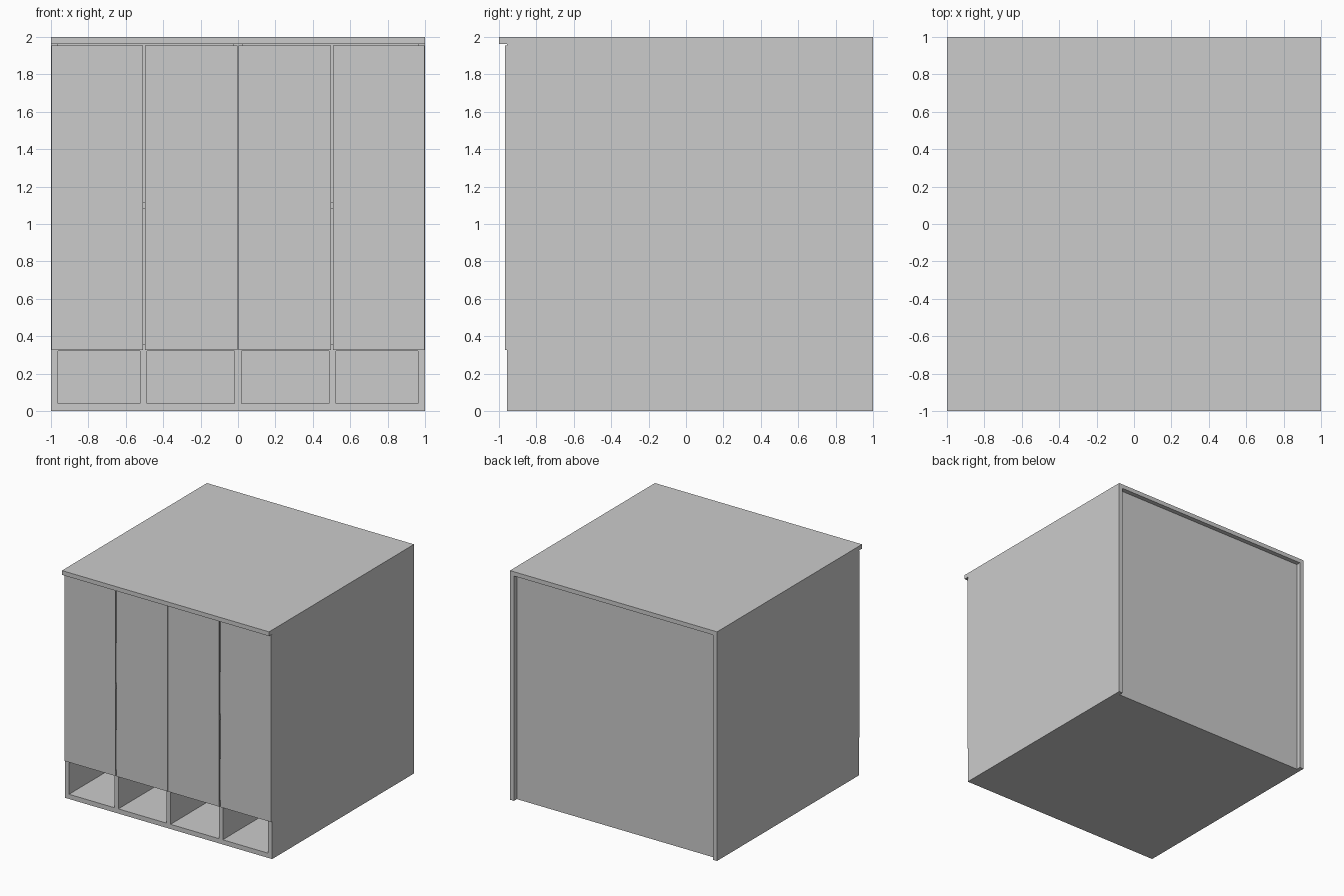
import bpy

if "Cube" in bpy.data.objects:
    bpy.data.objects.remove(bpy.data.objects["Cube"])


def box(name, x, y, z):
    """Add a box from (min, max) ranges on each axis."""
    bpy.ops.mesh.primitive_cube_add(size=1, location=[sum(r) / 2 for r in (x, y, z)])
    ob = bpy.context.object
    ob.name = name
    ob.scale = [r[1] - r[0] for r in (x, y, z)]
    bpy.ops.object.transform_apply(location=False, rotation=False, scale=True)
    return ob


T = 0.0385                    # board thickness
IN = 1 - T                    # inner face of the side panels
FRONT, BACK = -0.957, 0.96    # carcass front, recessed back
TOP = 1.9625                  # underside of the top board
SHELF = 0.3215                # underside of the shelf above the open bays
PANEL = BACK - 0.02           # inner face of the back panel

# Top board overhangs the doors
box("top_board", (-1, 1), (-1, 1), (TOP, 2))

# Side panels run past the back panel
for side, x in (("left", (-1, -IN)), ("right", (IN, 1))):
    box(side + "_side_panel", x, (FRONT, 1), (0, TOP))

# Base and recessed back
box("base_board", (-IN, IN), (FRONT, BACK), (0, 0.041))
box("back_panel", (-IN, IN), (PANEL, BACK), (0.041, TOP))

# Shelf over the open bays, with three dividers below it
box("bay_shelf", (-IN, IN), (FRONT, PANEL), (SHELF, 0.36))
for i, c in enumerate((-0.504, 0, 0.504)):
    box(f"bay_divider_{i + 1}", (c - 0.019, c + 0.019), (FRONT, PANEL), (0.041, SHELF))

# Upper compartment: central divider and one shelf on each side
box("centre_divider", (-0.027, 0.027), (FRONT, PANEL), (0.36, TOP))
for side, x in (("left", (-IN, -0.027)), ("right", (0.027, IN))):
    box(side + "_inner_shelf", x, (FRONT, PANEL), (1.08, 1.118))

# Four doors in two pairs
for i, x in enumerate(((-0.997, -0.508), (-0.496, -0.002), (0.002, 0.496), (0.508, 0.997))):
    box(f"door_{i + 1}", x, (-0.967, FRONT), (0.326, 1.954))
